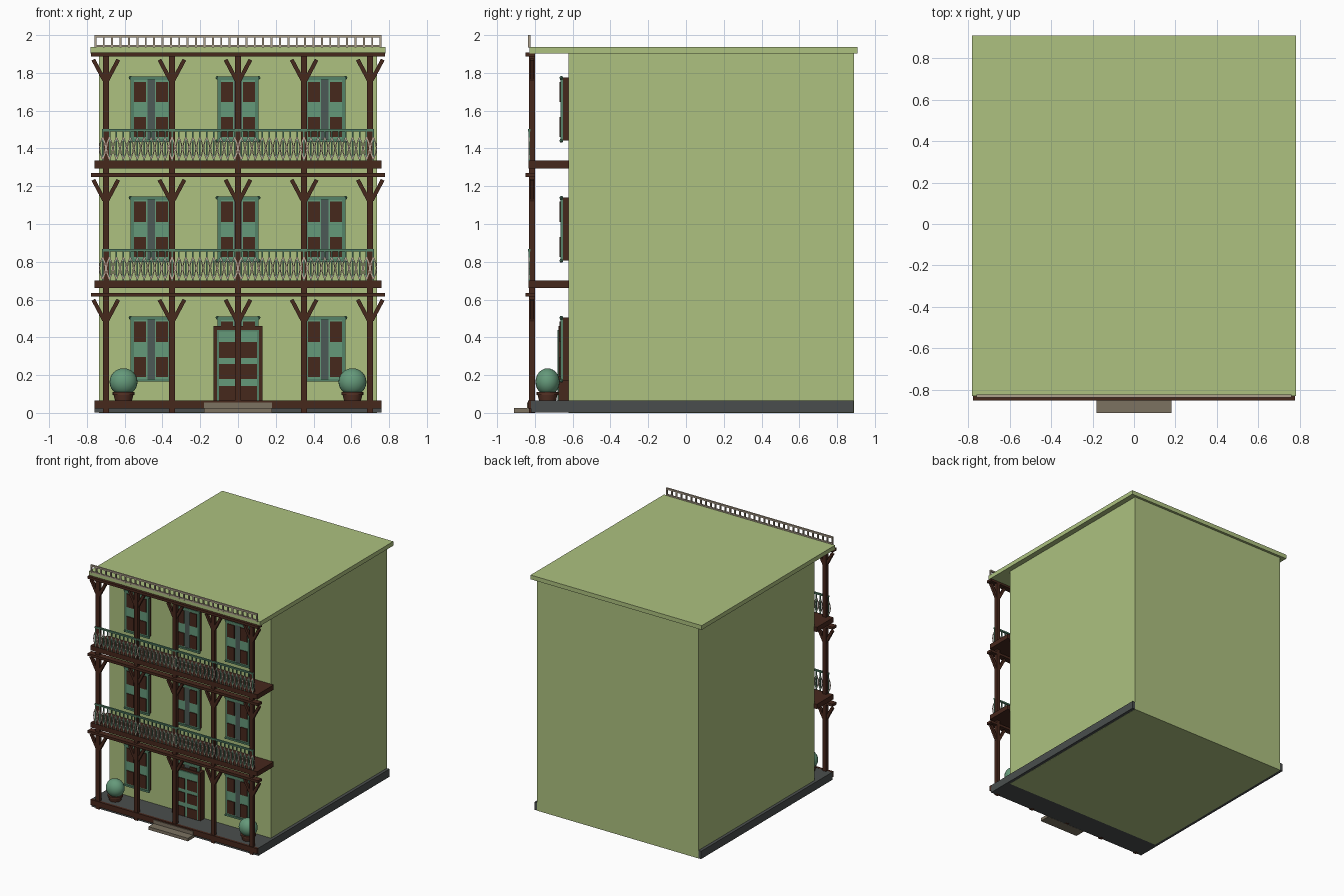
import bpy, bmesh, math
from mathutils import Matrix, Vector

if "Cube" in bpy.data.objects:
    bpy.data.objects.remove(bpy.data.objects["Cube"])


def material(name, rgb):
    m = bpy.data.materials.new(name)
    m.diffuse_color = (*rgb, 1)
    m.use_nodes = True
    m.node_tree.nodes["Principled BSDF"].inputs["Base Color"].default_value = m.diffuse_color
    return m


WALL = material("sage_wall", (0.418, 0.535, 0.215))
BROWN = material("dark_brown_wood", (0.062, 0.021, 0.012))
SLATE = material("slate_grey", (0.068, 0.076, 0.075))
TEAL = material("dark_teal", (0.090, 0.225, 0.140))
LIGHT = material("light_teal", (0.130, 0.320, 0.195))
STONE = material("stone", (0.200, 0.168, 0.120))
TAN = material("tan_metal", (0.500, 0.390, 0.320))
CREAM = material("beige_rail", (0.430, 0.360, 0.270))
GLASS = material("grey_glass", (0.072, 0.100, 0.092))
CLAY = material("clay_pot", (0.090, 0.031, 0.018))


class Part:
    """Collects simple solids into one object of one colour."""

    def __init__(self, name, mat):
        self.name, self.mat, self.bm = name, mat, bmesh.new()

    def box(self, x0, x1, y0, y1, z0, z1):
        m = Matrix.Translation(((x0 + x1) / 2, (y0 + y1) / 2, (z0 + z1) / 2))
        m = m @ Matrix.Diagonal((x1 - x0, y1 - y0, z1 - z0, 1))
        bmesh.ops.create_cube(self.bm, size=1, matrix=m)

    def bar(self, a, b, w, d):
        """Slanted bar in the facade plane from a to b, w wide and d deep."""
        a, b = Vector(a), Vector(b)
        v = b - a
        m = Matrix.Translation((a + b) / 2) @ Matrix.Rotation(math.atan2(v.x, v.z), 4, 'Y')
        m = m @ Matrix.Diagonal((w, d, v.length, 1))
        bmesh.ops.create_cube(self.bm, size=1, matrix=m)

    def bow(self, x, y, z0, z1, bulge, w, n=4):
        """Bowed strip that leaves the line at x by bulge at mid height."""
        pts = [(x + bulge * math.sin(math.pi * i / n), y, z0 + (z1 - z0) * i / n) for i in range(n + 1)]
        for a, b in zip(pts, pts[1:]):
            self.bar(a, b, w, w)

    def cone(self, x, y, z0, z1, r0, r1, n=20):
        bmesh.ops.create_cone(self.bm, cap_ends=True, segments=n, radius1=r0, radius2=r1,
                              depth=z1 - z0, matrix=Matrix.Translation((x, y, (z0 + z1) / 2)))

    def ball(self, x, y, z, rx, ry, rz, n=24):
        m = Matrix.Translation((x, y, z)) @ Matrix.Diagonal((rx, ry, rz, 1))
        bmesh.ops.create_uvsphere(self.bm, u_segments=n, v_segments=n // 2, radius=1, matrix=m)

    def done(self, smooth=False):
        me = bpy.data.meshes.new(self.name)
        self.bm.to_mesh(me)
        self.bm.free()
        me.materials.append(self.mat)
        ob = bpy.data.objects.new(self.name, me)
        bpy.context.collection.objects.link(ob)
        if smooth:
            bpy.ops.object.select_all(action='DESELECT')
            ob.select_set(True)
            bpy.context.view_layer.objects.active = ob
            bpy.ops.object.shade_smooth_by_angle()


# Main block, roof slab and foundation
p = Part("building_walls", WALL)
p.box(-0.735, 0.735, -0.622, 0.889, 0, 1.905)
p.done()
p = Part("roof_slab", WALL)
p.box(-0.78, 0.78, -0.828, 0.909, 1.903, 1.938)
p.done()
p = Part("foundation", SLATE)
p.box(-0.76, 0.76, -0.82, 0.888, 0.001, 0.065)
p.done()
p = Part("front_steps", STONE)
p.box(-0.18, 0.18, -0.91, -0.82, 0, 0.025)
p.box(-0.18, 0.18, -0.842, -0.82, 0.025, 0.055)
p.done()

# Porch edge, balcony decks and cross beams
p = Part("porch_edge_board", BROWN)
p.box(-0.76, 0.76, -0.836, -0.815, 0.022, 0.066)
p.done()
p = Part("balcony_decks", BROWN)
for z in (0.66, 1.295):
    p.box(-0.76, 0.76, -0.835, -0.62, z, z + 0.04)
p.done()
p = Part("cross_beams", BROWN)
BEAMS = (0.615, 1.25, 1.886)
for z in BEAMS:
    p.box(-0.777, 0.777, -0.85, -0.80, z, z + 0.021)
p.done()

# Posts with a pair of braces under each beam
POSTS = (-0.70, -0.35, 0, 0.35, 0.70)
p = Part("porch_posts", BROWN)
b = Part("post_braces", BROWN)
for x in POSTS:
    p.box(x - 0.016, x + 0.016, -0.83, -0.80, 0, 1.895)
    for z in BEAMS:
        for s in (-1, 1):
            b.bar((x + s * 0.008, -0.815, z - 0.125), (x + s * 0.066, -0.815, z - 0.016), 0.021, 0.022)
p.done()
b.done()

# Balcony railings with a bowed basket around every baluster
r = Part("balcony_railings", TEAL)
t = Part("railing_scrollwork", TAN)
N = 39
HALF = 0.717
for z in (0.70, 1.335):
    r.box(-0.721, 0.721, -0.837, -0.822, z + 0.155, z + 0.167)
    for i in range(N + 1):
        x = -HALF + i * 2 * HALF / N
        r.box(x - 0.004, x + 0.004, -0.834, -0.826, z, z + 0.16)
        for s in (-1, 1):
            t.bow(x, -0.832, z + 0.008, z + 0.124, s * 0.0165, 0.006)
r.done()
t.done()

# Low rail along the roof edge
p = Part("roof_railing", CREAM)
p.box(-0.76, 0.76, -0.837, -0.823, 1.987, 2.0)
p.box(-0.76, 0.76, -0.836, -0.824, 1.938, 1.948)
for i in range(35):
    x = -0.755 + i * 1.51 / 34
    p.box(x - 0.005, x + 0.005, -0.836, -0.824, 1.935, 1.992)
p.done()

# Windows: brown casing, teal trim, shutters and panels
casing = Part("window_casings", BROWN)
trim = Part("window_trim", TEAL)
shutter = Part("window_shutters", LIGHT)
panel = Part("window_panels", BROWN)
glass = Part("window_glass", GLASS)
for cx in (-0.46, 0, 0.46):
    for z in (0.165, 0.80, 1.435):
        top = z + 0.345
        casing.box(cx - 0.104, cx + 0.104, -0.652, -0.62, z + 0.006, top - 0.004)
        glass.box(cx - 0.02, cx + 0.02, -0.660, -0.65, z + 0.012, top - 0.018)
        trim.box(cx - 0.112, cx + 0.112, -0.668, -0.65, top - 0.018, top)
        trim.box(cx - 0.112, cx + 0.112, -0.668, -0.65, z, z + 0.014)
        for s in (-1, 1):
            xs = sorted((cx + s * 0.091, cx + s * 0.108))
            trim.box(*xs, -0.665, -0.65, z, top)
            for zk in (z + 0.005, top - 0.006):
                trim.ball(cx + s * 0.109, -0.66, zk, 0.010, 0.010, 0.010, 8)
            xs = sorted((cx + s * 0.02, cx + s * 0.095))
            shutter.box(*xs, -0.662, -0.648, z + 0.01, top - 0.012)
            xs = sorted((cx + s * 0.026, cx + s * 0.09))
            for za, zb in ((0.025, 0.132), (0.21, 0.318)):
                panel.box(*xs, -0.669, -0.66, z + za, z + zb)
for p in (casing, trim, shutter, panel, glass):
    p.done()

# Double front door
frame = Part("door_frame", BROWN)
for s in (-1, 1):
    xs = sorted((s * 0.11, s * 0.131))
    frame.box(*xs, -0.675, -0.62, 0.065, 0.46)
frame.box(-0.131, 0.131, -0.675, -0.62, 0.44, 0.46)
frame.done()
p = Part("door_leaves", LIGHT)
p.box(-0.11, 0.11, -0.674, -0.62, 0.065, 0.44)
p.done()
p = Part("door_trim", TEAL)
for s in (-1, 1):
    xs = sorted((s * 0.101, s * 0.11))
    p.box(*xs, -0.68, -0.67, 0.065, 0.44)
p.box(-0.11, 0.11, -0.68, -0.67, 0.43, 0.44)
p.done()
p = Part("door_panels", BROWN)
for s in (-1, 1):
    xs = sorted((s * 0.010, s * 0.100))
    for za, zb in ((0.066, 0.143), (0.18, 0.26), (0.29, 0.375)):
        p.box(*xs, -0.68, -0.672, za, zb)
p.done()

# Round bushes in pots at both ends of the porch
bush = Part("round_bushes", LIGHT)
pot = Part("bush_pots", CLAY)
for s in (-1, 1):
    x, y = s * 0.606, -0.733
    bush.ball(x, y, 0.164, 0.074, 0.064, 0.072)
    pot.cone(x, y, 0.065, 0.098, 0.045, 0.053)
    pot.cone(x, y, 0.096, 0.11, 0.058, 0.058)
bush.done(True)
pot.done(True)
